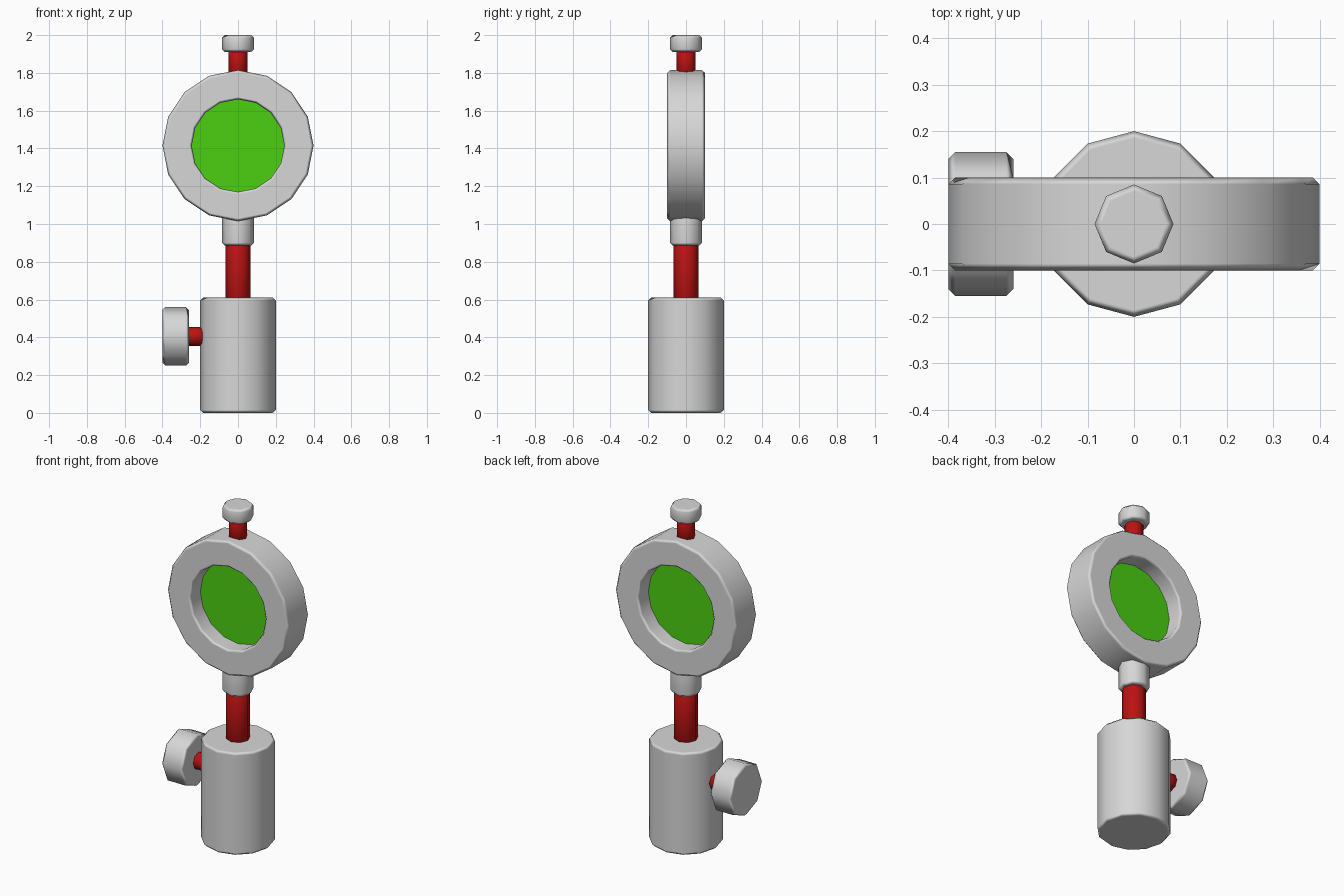
import bpy
import bmesh
from math import pi, sin, cos
from mathutils import Matrix

cube = bpy.data.objects.get("Cube")
if cube:
    bpy.data.objects.remove(cube, do_unlink=True)


def material(name, color):
    mat = bpy.data.materials.new(name)
    mat.use_nodes = True
    mat.diffuse_color = (*color, 1)
    mat.node_tree.nodes["Principled BSDF"].inputs["Base Color"].default_value = (*color, 1)
    return mat


GREY = material("light grey metal", (0.68, 0.68, 0.68))
RED = material("red rod", (0.51, 0.006, 0.006))
GREEN = material("green glass", (0.07, 0.63, 0.006))

BEVEL = 0.015
ALONG = {
    "x": Matrix.Rotation(pi / 2, 4, "Y"),
    "y": Matrix.Rotation(pi / 2, 4, "X"),
    "z": Matrix.Identity(4),
}


def lathe(name, profile, sides, mat, axis="z", centre=(0, 0, 0), ring=False):
    """Turn a (radius, height) profile; a ring closes on itself, others get caps."""
    bm = bmesh.new()
    loops = [[bm.verts.new((r * cos(2 * pi * k / sides), r * sin(2 * pi * k / sides), h))
              for k in range(sides)] for r, h in profile]
    pairs = list(zip(loops, loops[1:]))
    if ring:
        pairs.append((loops[-1], loops[0]))
    else:
        bm.faces.new(loops[0])
        bm.faces.new(loops[-1])
    for low, high in pairs:
        for k in range(sides):
            n = (k + 1) % sides
            bm.faces.new((low[k], low[n], high[n], high[k]))
    bmesh.ops.transform(bm, matrix=Matrix.Translation(centre) @ ALONG[axis], verts=bm.verts)
    bmesh.ops.recalc_face_normals(bm, faces=bm.faces)
    for face in bm.faces:
        face.smooth = True
    mesh = bpy.data.meshes.new(name)
    bm.to_mesh(mesh)
    bm.free()
    mesh.materials.append(mat)
    obj = bpy.data.objects.new(name, mesh)
    bpy.context.collection.objects.link(obj)
    # Keep the broad faces flat and let the bevels carry the rounding
    obj.modifiers.new("flat faces", "WEIGHTED_NORMAL").weight = 100
    return obj


def bevelled(radius, low, high, b=BEVEL):
    return [(radius - b, low), (radius, low + b), (radius, high - b), (radius - b, high)]


def plain(radius, low, high):
    return [(radius, low), (radius, high)]


# Stand, post and collar
lathe("base", bevelled(0.2, 0, 0.61), 12, GREY)
lathe("post", plain(0.065, 0.57, 0.93), 8, RED)
lathe("collar", bevelled(0.085, 0.885, 1.06), 8, GREY)

# Clamp screw on the side of the base
lathe("clamp_rod", plain(0.05, -0.29, -0.16), 8, RED, "x", (0, 0, 0.405))
lathe("clamp_knob", bevelled(0.155, -0.4, -0.26), 8, GREY, "x", (0, 0, 0.405))

# Lens holder with the glass at mid depth
HUB = (0, 0, 1.415)
outer = bevelled(0.4, -0.1, 0.1)
inner = [(0.258, 0.1), (0.245, 0.087), (0.245, -0.087), (0.258, -0.1)]
lathe("lens_ring", outer + inner, 16, GREY, "y", HUB, ring=True)
lathe("lens", plain(0.25, -0.004, 0.004), 16, GREEN, "y", HUB)

# Locking screw on top
lathe("top_rod", plain(0.05, 1.77, 1.95), 8, RED)
lathe("top_knob", bevelled(0.085, 1.91, 2.0), 8, GREY)
